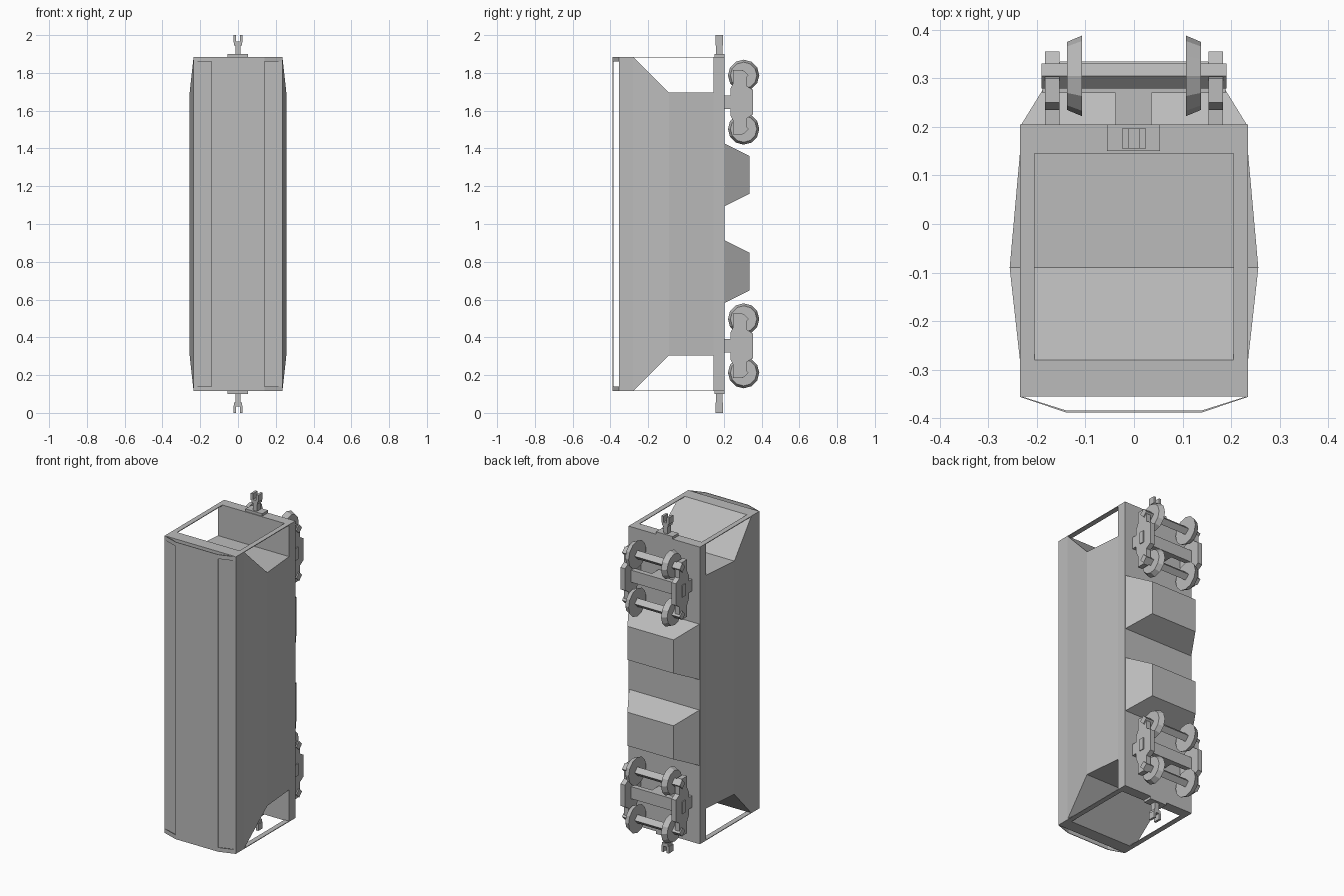
import bpy, bmesh, math
from mathutils import Matrix

cube = bpy.data.objects.get("Cube")
if cube:
    bpy.data.objects.remove(cube, do_unlink=True)

grey = bpy.data.materials.new("plain grey")
grey.use_nodes = True
grey.diffuse_color = (0.5, 0.5, 0.5, 1)
grey.node_tree.nodes["Principled BSDF"].inputs["Base Color"].default_value = (0.5, 0.5, 0.5, 1)
MID = 1.0  # mid height


def finish(name, bm):
    bmesh.ops.recalc_face_normals(bm, faces=bm.faces)
    mesh = bpy.data.meshes.new(name)
    bm.to_mesh(mesh)
    bm.free()
    mesh.materials.append(grey)
    obj = bpy.data.objects.new(name, mesh)
    bpy.context.collection.objects.link(obj)
    return obj


def loft(name, sections, z=MID):
    """Rectangles (y, half width, half height) joined along y."""
    bm = bmesh.new()
    rings = [[bm.verts.new((sx * w, y, z + sz * h))
              for sx, sz in ((-1, -1), (1, -1), (1, 1), (-1, 1))] for y, w, h in sections]
    bm.faces.new(rings[0])
    bm.faces.new(rings[-1])
    for a, b in zip(rings, rings[1:]):
        for i in range(4):
            j = (i + 1) % 4
            bm.faces.new((a[i], a[j], b[j], b[i]))
    return finish(name, bm)


def box(name, x, y, z):
    bm = bmesh.new()
    bmesh.ops.create_cube(bm, size=1)
    for v in bm.verts:
        v.co = [lo + (c + 0.5) * (hi - lo) for c, (lo, hi) in zip(v.co, (x, y, z))]
    return finish(name, bm)


def prism(name, outline, x0, x1):
    """Outline in (y, z) extruded along x."""
    bm = bmesh.new()
    face = bm.faces.new([bm.verts.new((x0, y, z)) for y, z in outline])
    ext = bmesh.ops.extrude_face_region(bm, geom=[face])["geom"]
    for v in ext:
        if isinstance(v, bmesh.types.BMVert):
            v.co.x = x1
    return finish(name, bm)


def rod(name, sides, x0, x1, r0, r1, y, z):
    bm = bmesh.new()
    bmesh.ops.create_cone(bm, cap_ends=True, segments=sides, radius1=r0, radius2=r1,
                          depth=abs(x1 - x0))
    turn = Matrix.Rotation(math.copysign(math.pi / 2, x1 - x0), 4, "Y")
    bmesh.ops.transform(bm, verts=bm.verts,
                        matrix=Matrix.Translation(((x0 + x1) / 2, y, z)) @ turn)
    return finish(name, bm)


# Hull with sloped ends and deep underframe
loft("hull", [(-0.355, 0.235, 0.885), (-0.28, 0.235, 0.885), (-0.09, 0.256, 0.695),
              (0.145, 0.235, 0.695), (0.145, 0.235, 0.885), (0.205, 0.235, 0.885)])

# Raised roof sheet, open along its sides
box("roof_sheet", (-0.14, 0.14), (-0.388, -0.384), (0.115, 1.885))

# Discharge hoppers
for name, z in (("lower_hopper", 0.748), ("upper_hopper", 1.26)):
    loft(name, [(0.2, 0.235, 0.168), (0.335, 0.152, 0.1)], z)


def end_parts(end, s):
    def span(a, b):
        return tuple(sorted((MID + s * a, MID + s * b)))

    for side, m in (("left", 1), ("right", -1)):
        # Thin rail across the open end
        box(f"{end}_{side}_end_rail", tuple(sorted((m * 0.205, m * 0.235))),
            (-0.285, 0.15), span(0.881, 0.885))
        # Sloped roof support
        bm = bmesh.new()
        lo, hi = span(0.86, 0.885)
        pts = [(0.14, -0.388), (0.235, -0.356), (0.235, -0.354), (0.14, -0.384)]
        rings = [[bm.verts.new((m * x, y, z)) for x, y in pts] for z in (lo, hi)]
        bm.faces.new(rings[0])
        bm.faces.new(rings[1])
        for i in range(4):
            j = (i + 1) % 4
            bm.faces.new((rings[0][i], rings[0][j], rings[1][j], rings[1][i]))
        finish(f"{end}_{side}_roof_support", bm)
        # Coupler fork
        box(f"{end}_{side}_coupler_prong", tuple(sorted((m * 0.011, m * 0.025))),
            (0.155, 0.197), span(0.96, 1.0))
    box(f"{end}_coupler_plate", (-0.056, 0.054), (0.15, 0.205), span(0.88, 0.9))
    box(f"{end}_coupler_shank", (-0.014, 0.014), (0.16, 0.192), span(0.89, 0.965))
    box(f"{end}_coupler_head", (-0.02, 0.02), (0.155, 0.197), span(0.945, 0.965))

    # Bogie
    c = MID + s * 0.645
    box(f"{end}_bogie_pedestal", (-0.038, 0.036), (0.2, 0.28), (c - 0.035, c + 0.035))
    box(f"{end}_bolster", (-0.188, 0.188), (0.27, 0.3), (c - 0.036, c + 0.036))
    half = [(0.25, 0.17), (0.3, 0.17), (0.322, 0.14), (0.322, 0.085), (0.355, 0.065)]
    waist = [(0.235, 0.07), (0.25, 0.1)]
    outline = ([(y, c + d) for y, d in waist + half]
               + [(y, c - d) for y, d in reversed(waist + half)])
    for side, m in (("left", 1), ("right", -1)):
        prism(f"{end}_{side}_side_frame", outline, m * 0.153, m * 0.183)
        box(f"{end}_{side}_frame_bracket", tuple(sorted((m * 0.153, m * 0.183))),
            (0.203, 0.25), (c - 0.035, c + 0.035))
    for k, d in (("inner", -0.142), ("outer", 0.142)):
        z = c + s * d
        rod(f"{end}_{k}_axle", 4, -0.19, 0.19, 0.026, 0.026, 0.305, z)
        for side, m in (("left", 1), ("right", -1)):
            rod(f"{end}_{k}_{side}_wheel", 12, m * 0.107, m * 0.138, 0.083, 0.07, 0.305, z)


end_parts("lower", -1)
end_parts("upper", 1)
